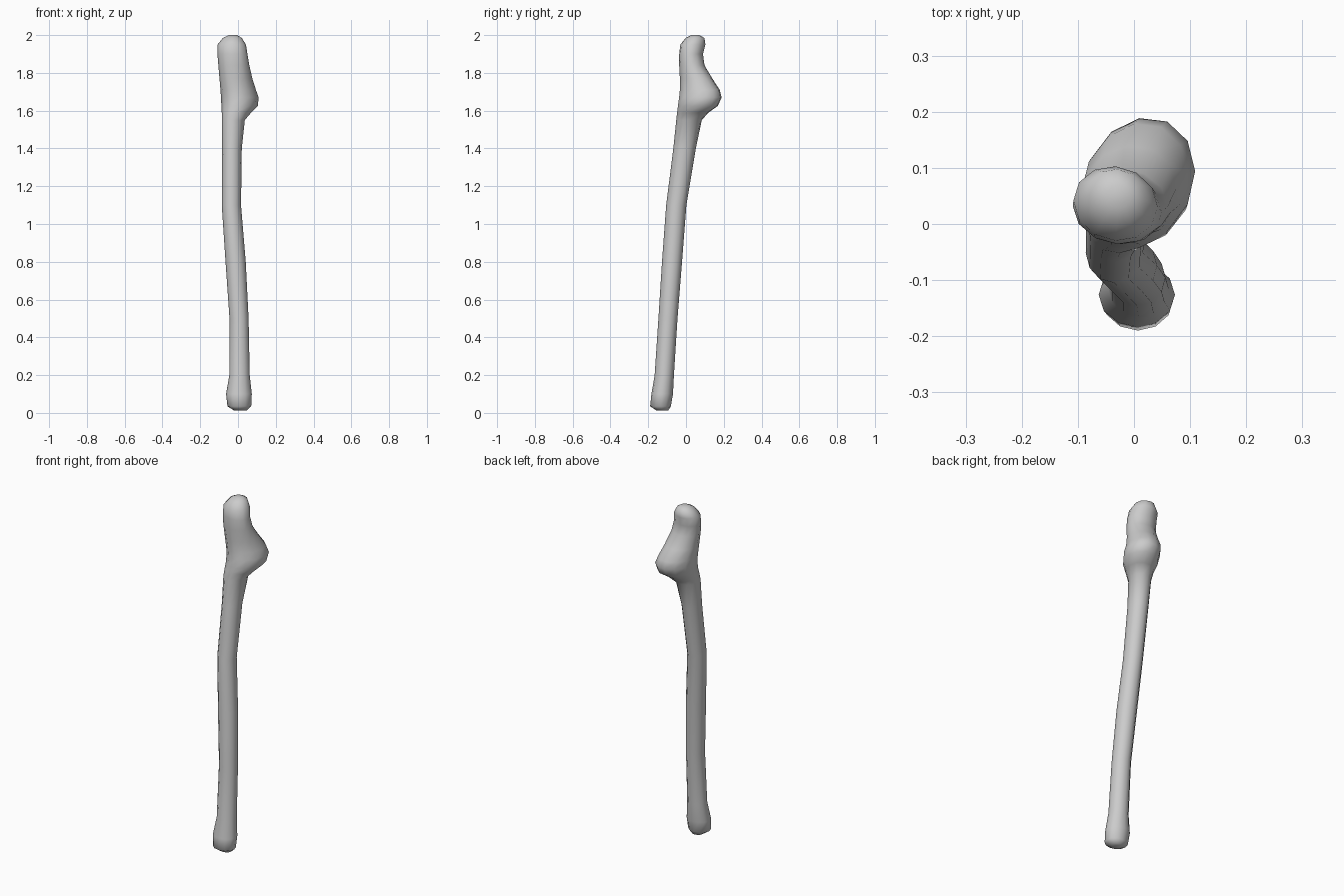
import bpy
import bmesh
from math import cos, sin, tau

SIDES = 12

# Remove the default cube
cube = bpy.data.objects.get("Cube")
if cube:
    bpy.data.objects.remove(cube, do_unlink=True)


def make_material(name, colour):
    material = bpy.data.materials.new(name)
    material.use_nodes = True
    material.diffuse_color = colour
    shader = next(n for n in material.node_tree.nodes if n.type == "BSDF_PRINCIPLED")
    shader.inputs["Base Color"].default_value = colour
    return material


# Cross-sections: height, left and right limits, front and back limits, diagonal skew
SHAFT_SECTIONS = [
    (.012, -.02, .045, -.155, -.095, 0),
    (.035, -.056, .07, -.19, -.08, 0),
    (.1, -.063, .073, -.183, -.069, 0),
    (.2, -.046, .062, -.166, -.064, 0),
    (.5, -.045, .056, -.146, -.045, 0),
    (.8, -.066, .041, -.127, -.021, 0),
    (1.1, -.086, .016, -.105, .002, 0),
    (1.4, -.085, .02, -.067, .052, 0),
    (1.55, -.086, .036, -.052, .084, .1),
]
HEAD_SECTIONS = [
    (1.59, -.086, .07, -.048, .12, .15),
    (1.625, -.088, .105, -.044, .17, .16),
    (1.67, -.09, .109, -.038, .19, .16),
    (1.71, -.093, .095, -.034, .18, .16),
    (1.77, -.098, .076, -.033, .14, .12),
    (1.84, -.104, .06, -.036, .098, 0),
    (1.9, -.109, .05, -.036, .09, -.08),
    (1.95, -.108, .042, -.03, .103, -.08),
    (1.985, -.08, .02, -.002, .098, -.08),
    (2, -.05, -.005, .028, .07, 0),
]


def add_section(bm, z, left, right, front, back, skew):
    """One skewed oval ring fitted inside the given limits."""
    ring = []
    for i in range(SIDES):
        angle = tau * i / SIDES
        x = (left + right) / 2 + (right - left) / 2 * cos(angle)
        y = (front + back) / 2 + (back - front) / 2 * sin(angle + skew)
        ring.append(bm.verts.new((x, y, z)))
    return ring


def loft(name, sections, material):
    """Skin the sections in order and close both ends."""
    bm = bmesh.new()
    rings = [add_section(bm, *section) for section in sections]
    for low, high in zip(rings, rings[1:]):
        for i in range(SIDES):
            j = (i + 1) % SIDES
            bm.faces.new((low[i], low[j], high[j], high[i]))
    bm.faces.new(reversed(rings[0]))
    bm.faces.new(rings[-1])
    for face in bm.faces:
        face.smooth = True
    mesh = bpy.data.meshes.new(name)
    bm.to_mesh(mesh)
    bm.free()
    mesh.materials.append(material)
    obj = bpy.data.objects.new(name, mesh)
    bpy.context.collection.objects.link(obj)
    return obj


# The shaft flows into the hooked head as one continuous skin
bone_grey = make_material("bone_grey", (.6, .6, .6, 1))
loft("forearm_bone", SHAFT_SECTIONS + HEAD_SECTIONS, bone_grey)
